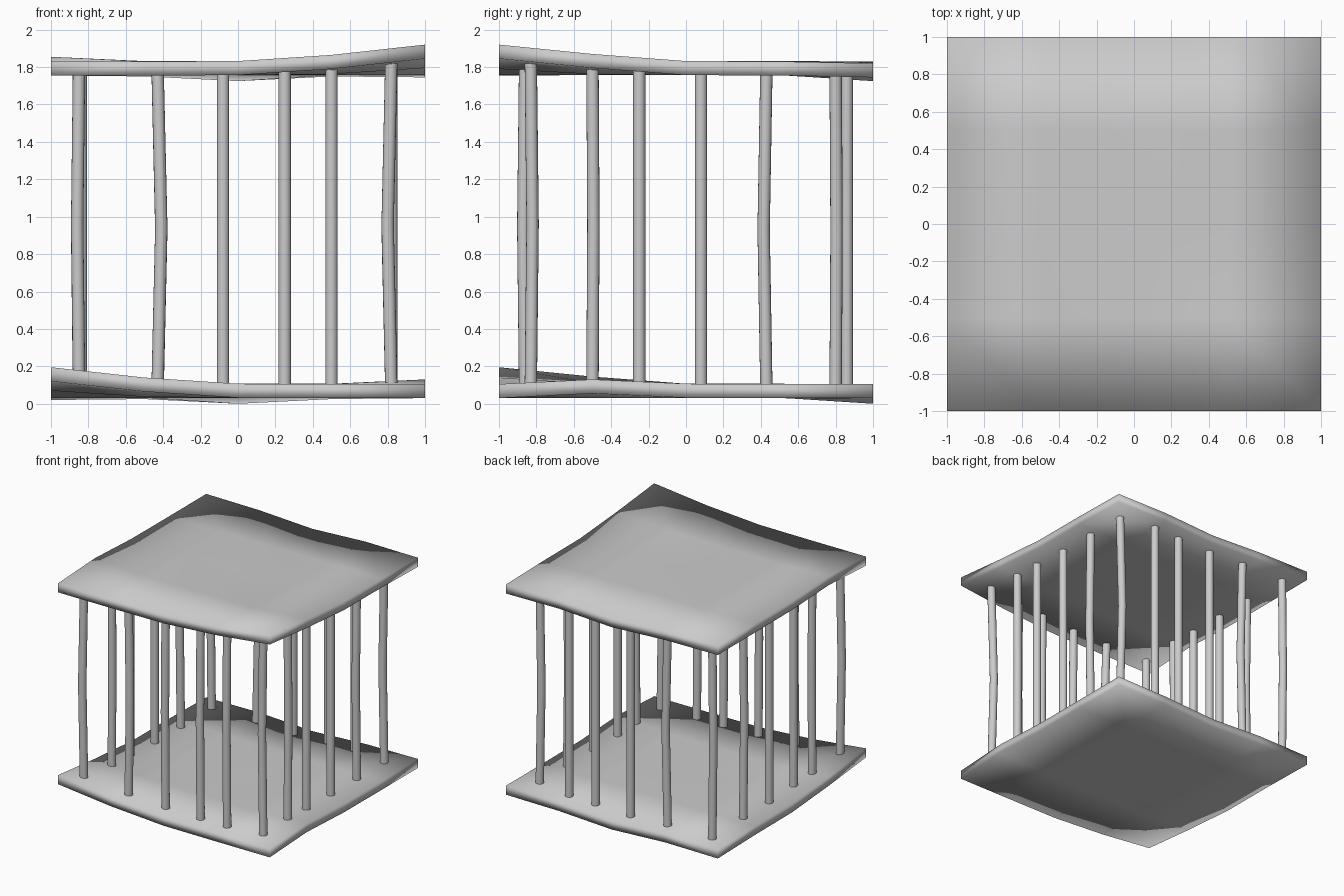
import bpy, bmesh, math

if "Cube" in bpy.data.objects:
    bpy.data.objects.remove(bpy.data.objects["Cube"])

T = 0.075      # slab thickness
LIFT = 1.725   # height of the upper slab above the lower one
STEPS = [-1, -0.5, 0, 0.5, 1]
# Upper-face heights of the warped slab, rows y = -1..1, columns x = -1..1
H = [
    [0.195, 0.140, 0.107, 0.105, 0.105],
    [0.145, 0.112, 0.107, 0.107, 0.130],
    [0.107, 0.107, 0.107, 0.107, 0.107],
    [0.105, 0.107, 0.107, 0.107, 0.105],
    [0.095, 0.100, 0.075, 0.100, 0.105],
]


def height(x, y):
    """Bilinear height of the slab's upper face."""
    u, v = (x + 1) * 2, (y + 1) * 2
    i, j = min(int(u), 3), min(int(v), 3)
    u, v = u - i, v - j
    return ((H[j][i] * (1 - u) + H[j][i + 1] * u) * (1 - v)
            + (H[j + 1][i] * (1 - u) + H[j + 1][i + 1] * u) * v)


def finish(name, bm):
    bmesh.ops.recalc_face_normals(bm, faces=bm.faces)
    for f in bm.faces:
        f.smooth = True
    me = bpy.data.meshes.new(name)
    bm.to_mesh(me)
    bm.free()
    ob = bpy.data.objects.new(name, me)
    bpy.context.collection.objects.link(ob)
    return ob


def slab(name, lift, mirror):
    bm = bmesh.new()
    top, low = ([[bm.verts.new((x * mirror, y, H[j][i] + lift - d))
                  for i, x in enumerate(STEPS)] for j, y in enumerate(STEPS)]
                for d in (0, T))
    for g in (top, low):
        for j in range(4):
            for i in range(4):
                bm.faces.new((g[j][i], g[j][i + 1], g[j + 1][i + 1], g[j + 1][i]))

    def rim(g):
        return (g[0][:4] + [g[k][4] for k in range(4)]
                + g[4][:0:-1] + [g[k][0] for k in range(4, 0, -1)])
    a, b = rim(top), rim(low)
    for k in range(16):
        n = (k + 1) % 16
        bm.faces.new((a[k], a[n], b[n], b[k]))
    finish(name, bm)


def pole(name, x, y, bx, by):
    """Slightly bowed round pole running between the two slabs."""
    z0 = height(x, y) - T / 2
    z1 = height(-x, y) + LIFT - T / 2
    bm = bmesh.new()
    rings = []
    for t, b in ((0, 0), (0.25, 0.5), (0.5, 1), (0.75, 0.5), (1, 0)):
        rings.append([bm.verts.new((x + bx * b + 0.033 * math.cos(a),
                                    y + by * b + 0.033 * math.sin(a),
                                    z0 + (z1 - z0) * t))
                      for a in (math.tau * k / 16 for k in range(16))])
    for r, s in zip(rings, rings[1:]):
        for k in range(16):
            n = (k + 1) % 16
            bm.faces.new((r[k], r[n], s[n], s[k]))
    bm.faces.new(rings[0])
    bm.faces.new(rings[-1])
    ob = finish(name, bm)
    bpy.ops.object.select_all(action='DESELECT')
    ob.select_set(True)
    bpy.context.view_layer.objects.active = ob
    bpy.ops.object.shade_smooth_by_angle()


# Lower slab, and the upper slab mirrored left to right
slab("lower_slab", 0, 1)
slab("upper_slab", LIFT, -1)

# Front and back rows: x position and sideways bow
for i, (x, b) in enumerate([(-0.85, -0.01), (-0.43, 0.02), (-0.08, 0),
                            (0.25, 0), (0.5, 0), (0.82, -0.02)]):
    corner = i == 5
    pole(f"front_pole_{i}", x, -0.83 if corner else -0.86, b, 0.01 if corner else -0.01)
    pole(f"back_pole_{i}", x, 0.80 if corner else 0.86, b, 0.005 if corner else 0)

# Side rows between the corners
for i, (y, b) in enumerate([(-0.5, 0.005), (-0.25, 0), (0.08, 0), (0.43, -0.015)]):
    pole(f"left_pole_{i}", -0.84, y, 0, b)
    pole(f"right_pole_{i}", 0.82, y, 0, b)
